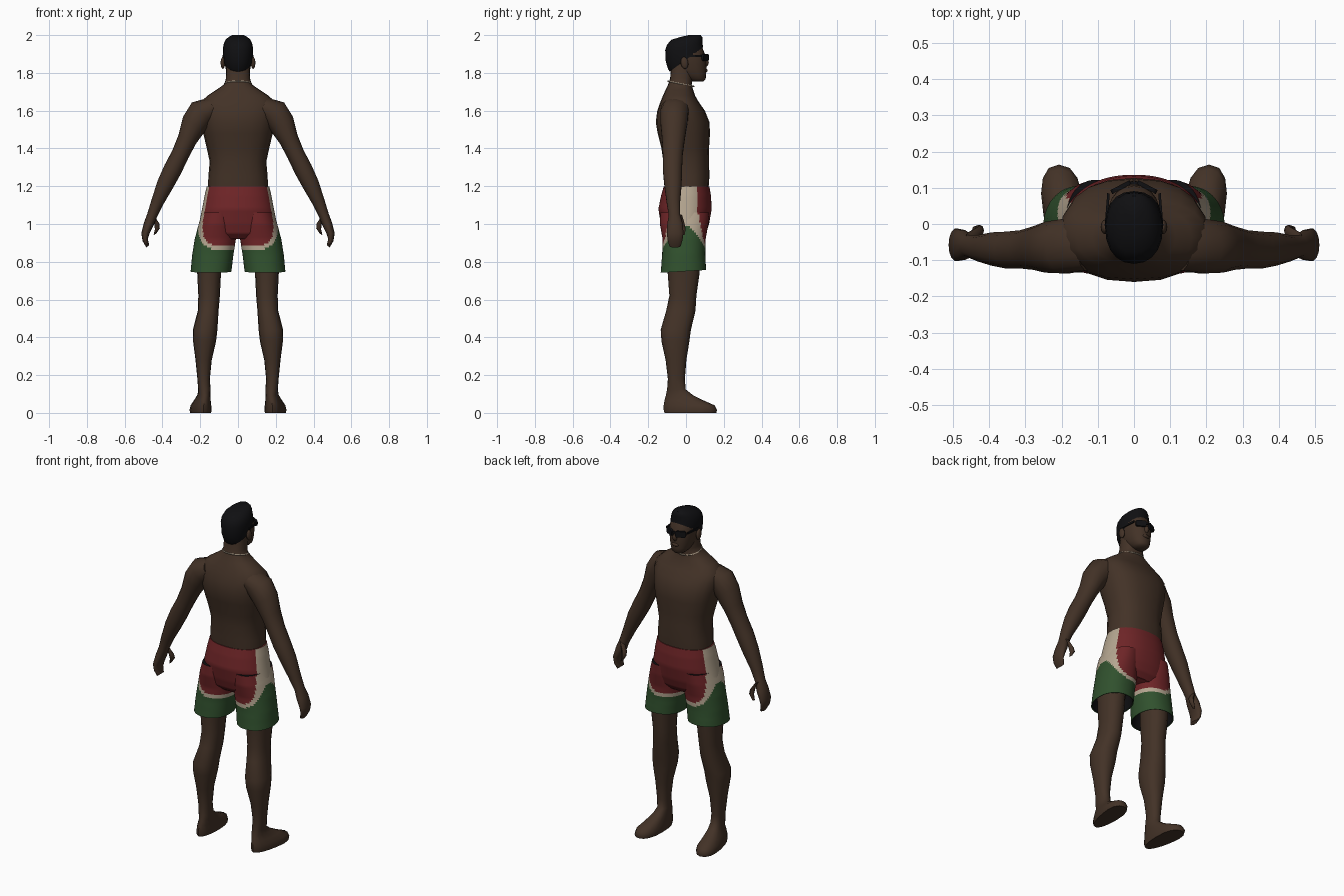
import bpy, bmesh, math
from mathutils import Vector

if "Cube" in bpy.data.objects:
    bpy.data.objects.remove(bpy.data.objects["Cube"])


def mat(name, r, g, b):
    m = bpy.data.materials.new(name)
    m.diffuse_color = (r, g, b, 1)
    m.use_nodes = True
    m.node_tree.nodes["Principled BSDF"].inputs["Base Color"].default_value = m.diffuse_color
    return m


SKIN = mat("brown skin", .056, .032, .020)
BLACK = mat("black", .005, .005, .006)
RED = mat("red cloth", .155, .018, .020)
GREEN = mat("green cloth", .030, .082, .027)
TRIM = mat("cream trim", .46, .38, .28)


def finish(name, bm, mats, angle=50):
    bmesh.ops.recalc_face_normals(bm, faces=bm.faces)
    me = bpy.data.meshes.new(name)
    bm.to_mesh(me)
    bm.free()
    for m in mats:
        me.materials.append(m)
    ob = bpy.data.objects.new(name, me)
    bpy.context.collection.objects.link(ob)
    bpy.ops.object.select_all(action='DESELECT')
    ob.select_set(True)
    bpy.context.view_layer.objects.active = ob
    bpy.ops.object.shade_smooth_by_angle(angle=math.radians(angle))
    return ob


def loft(rings, n=16, power=2.2, sub=1):
    """Rings are (x, z, half width, y back, y front, tilt about y in degrees)."""
    rows = []
    for a, b in zip(rings, rings[1:]):
        rows += [[p + (q - p) * k / sub for p, q in zip(a, b)] for k in range(sub)]
    rows.append(rings[-1])
    bm = bmesh.new()
    loops = []
    for x, z, w, yb, yf, tilt in rows:
        t = math.radians(tilt)
        loop = []
        for i in range(n):
            a = 2 * math.pi * i / n
            c, s = math.cos(a), math.sin(a)
            u = w * math.copysign(abs(c) ** (2 / power), c)
            v = math.copysign(abs(s) ** (2 / power), s)
            loop.append(bm.verts.new((x + u * math.cos(t), (yb + yf) / 2 + v * (yf - yb) / 2,
                                      z + u * math.sin(t))))
        loops.append(loop)
    for p, q in zip(loops, loops[1:]):
        for i in range(n):
            bm.faces.new((p[i], p[(i + 1) % n], q[(i + 1) % n], q[i]))
    bm.faces.new(loops[0])
    bm.faces.new(loops[-1])
    return bm


def upright(rows):
    return [(0, z, w, yb, yf, 0) for z, w, yb, yf in rows]


def flip(rings, s):
    return [(x * s, z, w, yb, yf, t * s) for x, z, w, yb, yf, t in rings]


def ball(name, loc, scale, m, rot=0):
    bm = bmesh.new()
    bmesh.ops.create_uvsphere(bm, u_segments=12, v_segments=8, radius=1)
    ob = finish(name, bm, [m])
    ob.location, ob.scale, ob.rotation_euler = loc, scale, (rot, 0, 0)


def box(name, loc, size, m, rz=0, bevel=0):
    bm = bmesh.new()
    bmesh.ops.create_cube(bm, size=1)
    bmesh.ops.scale(bm, vec=size, verts=bm.verts)
    if bevel:
        edges = [e for e in bm.edges if abs(e.verts[0].co.y - e.verts[1].co.y) > .001]
        bmesh.ops.bevel(bm, geom=edges, offset=bevel, segments=3, affect='EDGES', profile=.5)
    ob = finish(name, bm, [m], 30)
    ob.location, ob.rotation_euler = loc, (0, 0, rz)


# Torso and neck
torso = upright([(1.17, .160, -.112, .118), (1.25, .157, -.118, .124), (1.33, .150, -.120, .122),
                 (1.40, .165, -.130, .122), (1.48, .184, -.150, .127), (1.54, .195, -.160, .124),
                 (1.60, .205, -.152, .100), (1.645, .200, -.136, .068), (1.68, .160, -.122, .048),
                 (1.71, .115, -.108, .038), (1.74, .072, -.094, .030), (1.77, .064, -.084, .036),
                 (1.85, .062, -.078, .045)])
finish("torso", loft(torso, 20, 2.4), [SKIN])

# Head
head = upright([(1.755, .030, .030, .092), (1.768, .044, .005, .104), (1.79, .056, -.035, .106),
                (1.82, .065, -.065, .108), (1.86, .072, -.08, .108), (1.89, .075, -.088, .104),
                (1.92, .075, -.09, .092), (1.955, .066, -.08, .078), (1.975, .045, -.05, .06)])
finish("head", loft(head, 20, 2.3), [SKIN])
ball("nose", (0, .104, 1.853), (.014, .016, .022), SKIN, -.3)
ball("lips", (0, .101, 1.812), (.024, .014, .011), SKIN)

# Hair cap, trimmed along a slanted hairline
hair = upright([(1.79, .050, -.075, .09), (1.82, .066, -.095, .095), (1.86, .076, -.107, .1),
                (1.92, .080, -.110, .094), (1.95, .077, -.100, .088), (1.975, .066, -.078, .088),
                (1.99, .050, -.030, .086), (2.0, .030, .015, .078)])
bm = loft(hair, 20, 2.2)
bmesh.ops.bisect_plane(bm, geom=bm.verts[:] + bm.edges[:] + bm.faces[:], clear_inner=True,
                       plane_co=(0, -.09, 1.805), plane_no=Vector((0, -.13, .18)).normalized())
finish("hair", bm, [BLACK])

# Sunglasses and ears
box("glasses_bridge", (0, .113, 1.889), (.03, .008, .01), BLACK)
for s in (-1, 1):
    box("glasses_lens", (.036 * s, .102, 1.882), (.060, .012, .036), BLACK, -.48 * s, .011)
    box("glasses_arm", (.074 * s, .04, 1.89), (.007, .09, .011), BLACK, .08 * s)
    ball("ear", (.080 * s, -.008, 1.853), (.012, .020, .032), SKIN, .15)

# Necklace
bm = bmesh.new()
N, M = 32, 5
grid = []
for i in range(N):
    a = 2 * math.pi * i / N
    d = Vector((math.cos(a), math.sin(a), 0))
    c = Vector((.071 * d.x, -.027 + .068 * d.y, 1.742 - .014 * d.y))
    grid.append([bm.verts.new(c + .004 * (d * math.cos(b) + Vector((0, 0, math.sin(b)))))
                 for b in [2 * math.pi * j / M for j in range(M)]])
for i in range(N):
    for j in range(M):
        p, q, k = grid[i], grid[(i + 1) % N], (j + 1) % M
        bm.faces.new((p[j], q[j], q[k], p[k]))
finish("necklace", bm, [TRIM])


# Shorts: red panel front and back, cream edging, green sides and hem
def paint(bm):
    bm.normal_update()
    for f in bm.faces:
        c = f.calc_center_median()
        half = min(.150 + .2 * (1.2 - c.z), .186)
        r = .07
        dx, dz = abs(c.x) - half + r, .888 - c.z + r
        d = math.hypot(max(dx, 0), max(dz, 0)) + min(max(dx, dz), 0) - r
        f.material_index = 0 if d < 0 else 1 if d < .024 else 2


CLOTH = [RED, TRIM, GREEN, BLACK]
hips = upright([(1.198, .166, -.118, .124), (1.15, .177, -.132, .132), (1.08, .190, -.146, .136),
                (1.0, .206, -.134, .122), (.95, .205, -.120, .105), (.92, .17, -.09, .08)])
bm = loft(hips, 72, 2.2, 6)
paint(bm)
finish("shorts_hips", bm, CLOTH)
shorts_leg = [(.105, 1.06, .085, -.136, .122, 0), (.112, 1.0, .096, -.138, .118, 0),
              (.120, .92, .109, -.124, .104, 0), (.133, .84, .109, -.126, .102, 0),
              (.143, .750, .108, -.134, .106, 0), (.143, .752, .102, -.128, .100, 0),
              (.138, .84, .09, -.11, .085, 0)]
for s in (-1, 1):
    bm = loft(flip(shorts_leg, s), 60, 2.2, 7)
    # Slightly lower hem at the back
    for v in bm.verts:
        if v.co.z < .8:
            v.co.z += .06 * v.co.y
    paint(bm)
    for f in bm.faces:
        if f.normal.z < -.9 or (f.calc_center_median() - Vector((.14 * s, -.013, .8))).xy.length < .095 \
                and f.calc_center_median().z < .85:
            f.material_index = 2
    bm.faces.ensure_lookup_table()
    for f in bm.faces[60 * 35:]:
        f.material_index = 3
    finish("shorts_leg", bm, CLOTH)

# Legs running down into the feet
leg = [(.152, .88, .07, -.095, .075, 0), (.153, .74, .063, -.097, .072, 0),
       (.153, .62, .057, -.088, .055, 0), (.158, .54, .055, -.105, .050, 0),
       (.174, .44, .065, -.134, .026, 0), (.177, .38, .061, -.130, .018, 0),
       (.182, .28, .043, -.108, .002, 0), (.182, .18, .033, -.096, -.006, 0),
       (.178, .125, .033, -.1, -.002, 0), (.182, .095, .038, -.106, .035, 0),
       (.188, .065, .046, -.114, .095, 0), (.192, .04, .053, -.118, .152, 0),
       (.193, .015, .056, -.118, .164, 0), (.193, 0, .053, -.114, .160, 0)]
for s in (-1, 1):
    bm = loft(flip(leg, s), 16, 2.3)
    # Broader, slightly turned-out toes
    for v in bm.verts:
        if v.co.z < .1:
            mid = .188 * s
            v.co.x = mid + (v.co.x - mid) * (.85 + 1.6 * (v.co.y + .06)) + .08 * v.co.y * s
    finish("leg", bm, [SKIN])

# Arms, hands and thumbs
arm = [(.13, 1.62, .055, -.13, .03, 60), (.19, 1.59, .076, -.138, .015, 45),
       (.232, 1.53, .070, -.136, .008, 33), (.268, 1.45, .052, -.128, -.005, 27),
       (.305, 1.37, .047, -.124, -.016, 27), (.345, 1.29, .049, -.124, -.020, 30),
       (.385, 1.21, .045, -.116, -.022, 28), (.425, 1.12, .034, -.104, -.030, 24),
       (.455, 1.045, .027, -.092, -.030, 20), (.472, 1.0, .027, -.100, -.016, 12),
       (.490, .95, .022, -.103, -.012, 0), (.491, .915, .015, -.098, -.018, -25),
       (.478, .882, .010, -.088, -.028, -40)]
thumb = [(.452, 1.045, .014, -.05, -.02, 30), (.430, 1.005, .015, -.04, -.008, 15),
         (.427, .975, .013, -.032, -.002, -10), (.440, .945, .008, -.026, -.006, -30)]
for s in (-1, 1):
    finish("arm", loft(flip(arm, s), 14, 2.1), [SKIN])
    finish("thumb", loft(flip(thumb, s), 8, 2), [SKIN])
